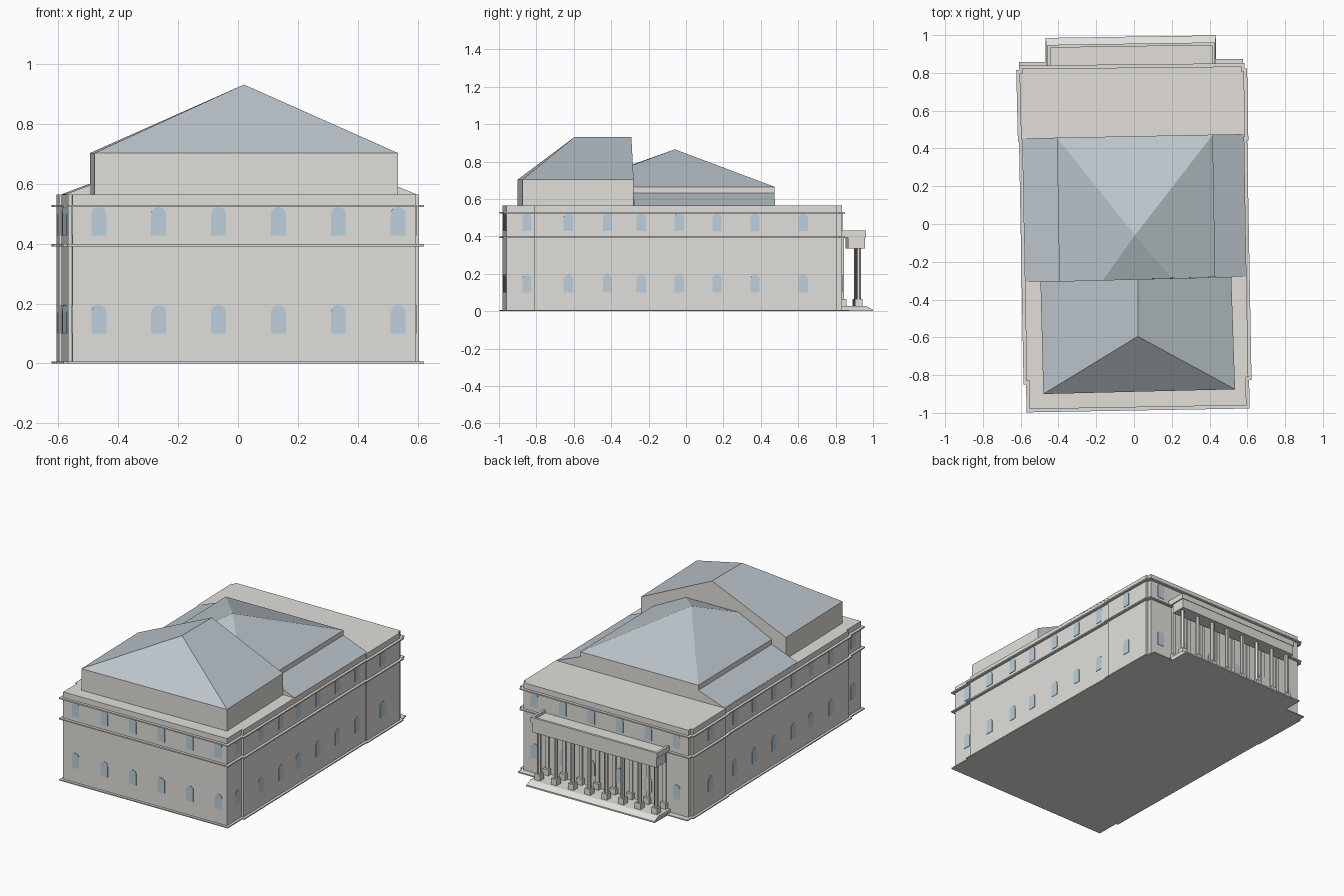
import bpy, bmesh, math
from mathutils import Vector

if "Cube" in bpy.data.objects:
    bpy.data.objects.remove(bpy.data.objects["Cube"])


def material(name, rgb):
    m = bpy.data.materials.new(name)
    m.diffuse_color = (*rgb, 1)
    m.use_nodes = True
    m.node_tree.nodes["Principled BSDF"].inputs["Base Color"].default_value = m.diffuse_color
    return m


STONE = material("stone", (0.76, 0.74, 0.70))
SLATE = material("slate", (0.50, 0.56, 0.60))
GLASS = material("glass", (0.50, 0.63, 0.72))


def build(name, verts, faces, mats, slate_faces=()):
    me = bpy.data.meshes.new(name)
    me.from_pydata([tuple(v) for v in verts], [], faces)
    bm = bmesh.new()
    bm.from_mesh(me)
    bmesh.ops.recalc_face_normals(bm, faces=bm.faces)
    bm.to_mesh(me)
    bm.free()
    for m in mats:
        me.materials.append(m)
    for i in slate_faces:
        me.polygons[i].material_index = 1
    ob = bpy.data.objects.new(name, me)
    bpy.context.collection.objects.link(ob)
    return ob


def loft(name, rings, mat=STONE):
    """Closed solid from stacked rings of equal length."""
    n = len(rings[0])
    verts = [v for r in rings for v in r]
    faces = [tuple(range(n))[::-1], tuple(range((len(rings) - 1) * n, len(rings) * n))]
    for k in range(len(rings) - 1):
        for i in range(n):
            j = (i + 1) % n
            faces.append((k * n + i, k * n + j, (k + 1) * n + j, (k + 1) * n + i))
    return build(name, verts, faces, [mat])


def offset(pts, d):
    """Mitred outward offset of a counter-clockwise outline."""
    out = []
    for i, p in enumerate(pts):
        p = Vector(p)
        a = (p - Vector(pts[i - 1])).normalized()
        b = (Vector(pts[(i + 1) % len(pts)]) - p).normalized()
        na, nb = Vector((a.y, -a.x)), Vector((b.y, -b.x))
        out.append(p + (na + nb) * d / (1 + na.dot(nb)))
    return out


def ring(pts, z):
    return [(p[0], p[1], z) for p in pts]


# Main walls with plinth and two string courses
W = [(-.553, -.98), (.595, -.96), (.592, -.81), (.605, -.81), (.582, .46), (.588, .46),
     (.582, .807), (.568, .807), (.568, .834), (-.592, .822), (-.592, .797),
     (-.606, .797), (-.598, .45), (-.592, .45), (-.568, -.832), (-.554, -.832)]
profile = [(.016, 0), (.016, .007), (0, .007), (0, .391), (.017, .391), (.017, .399), (0, .399),
           (0, .522), (.017, .522), (.017, .53), (0, .53), (0, .565)]
loft("walls", [ring(offset(W, d), z) for d, z in profile])


# Arched windows
def windows(name, i, axis, coords, w=.025):
    p, q = Vector(W[i]), Vector(W[(i + 1) % len(W)])
    t = (q - p).normalized()
    n = Vector((t.y, -t.x))
    arch = [(-w, 0), (w, 0)] + [(w * math.cos(a), .07 + w * math.sin(a))
                                for a in (math.pi * k / 8 for k in range(9))]
    for c in coords:
        mid = p + (q - p) * ((c - p[axis]) / (q[axis] - p[axis]))
        for z0 in (.1, .428):
            loops = []
            for d in (-.002, .003):
                loops.append([(*(mid + t * u + n * d), z0 + v) for u, v in arch])
            loft(name, loops, GLASS)


row = [-.465 + .2 * k for k in range(6)]
windows("front_window", 0, 0, row)
windows("back_window", 8, 0, [x - .045 for x in row])
windows("right_window", 1, 1, [-.85])
windows("right_window", 3, 1, [-.63, -.42, -.24, -.037, .166, .369])
windows("right_window", 5, 1, [.626])
windows("left_window", 15, 1, [-.9])
windows("left_window", 13, 1, [-.65, -.44, -.26, -.057, .146, .349])
windows("left_window", 11, 1, [.61])

# Front block with hipped roof and gabled back wall
E = [(-.48, -.9), (.535, -.875), (.515, -.28), (-.495, -.305)]
build("front_roof_block",
      ring(E, .56) + ring(E, .703) + [(.02, -.595, .932), (.02, -.292, .932)],
      [(0, 1, 5, 4), (1, 2, 6, 5), (3, 0, 4, 7), (2, 3, 7, 9, 6), (3, 2, 1, 0),
       (4, 5, 8), (5, 6, 9, 8), (7, 4, 8, 9)],
      [STONE, SLATE], (5, 6, 7))

# Middle raised block, its pyramid roof cut off by the front block
M = [(-.395, -.304), (.43, -.281), (.417, .473), (-.408, .457)]
build("middle_roof_block",
      ring(M, .56) + ring(M, .665) + [(.005, -.06, .865), (-.165, -.297, .78), (.2, -.287, .78)],
      [(1, 2, 6, 5), (2, 3, 7, 6), (3, 0, 4, 7), (0, 1, 5, 10, 9, 4), (3, 2, 1, 0),
       (6, 7, 8), (7, 4, 9, 8), (5, 6, 8, 10), (8, 9, 10)],
      [STONE, SLATE], (5, 6, 7, 8))

# Lean-to roofs on either side of the middle block
for name, (a, b, c, d) in {
    "left_side_roof": ((-.575, -.306), (-.395, -.304), (-.408, .457), (-.588, .452)),
    "right_side_roof": ((.595, -.278), (.43, -.281), (.417, .473), (.583, .476)),
}.items():
    build(name, ring((a, b, c, d), .56) + [(*a, .566), (*b, .633), (*c, .633), (*d, .566)],
          [(0, 1, 5, 4), (1, 2, 6, 5), (2, 3, 7, 6), (3, 0, 4, 7), (3, 2, 1, 0), (4, 5, 6, 7)],
          [STONE, SLATE], (5,))


# Rear portico: coordinates follow its slight skew
def skew(x, y):
    return (x, y + .015 * x)


def slab(name, x0, x1, y0, y1, z0, z1, slope=0):
    lo = [skew(x0, y0), skew(x1, y0), skew(x1, y1), skew(x0, y1)]
    hi = [skew(x0, y0), skew(x1, y0), skew(x1, y1 - slope), skew(x0, y1 - slope)]
    return loft(name, [ring(lo, z0), ring(hi, z1)])


slab("rear_plinth", -.61, .578, .82, .866, 0, .007)
slab("portico_base", -.468, .433, .82, .992, 0, .009)
slab("portico_steps", -.466, .431, .82, .99, .009, .028, .035)
slab("portico_beam", -.452, .42, .86, .952, .335, .395)
slab("portico_deck", -.458, .427, .815, .955, .395, .412)
slab("parapet_back", -.458, .427, .94, .955, .412, .43)
slab("parapet_left", -.458, -.443, .815, .94, .412, .43)
slab("parapet_right", .412, .427, .815, .94, .412, .43)

# Columns on pedestals, with matching pilasters against the wall
for k in range(8):
    x = -.428 + k * .1174
    slab("column_pedestal", x - .02, x + .02, .897, .938, .025, .066)
    slab("pilaster_pedestal", x - .02, x + .02, .822, .853, .025, .066)
    slab("pilaster", x - .011, x + .011, .822, .838, .066, .396)
    cx, cy = skew(x, .917)
    circle = [(cx + .013 * math.cos(a), cy + .013 * math.sin(a))
              for a in (math.tau * (i + .5) / 8 for i in range(8))]
    loft("column", [ring(circle, .066), ring(circle, .336)])
